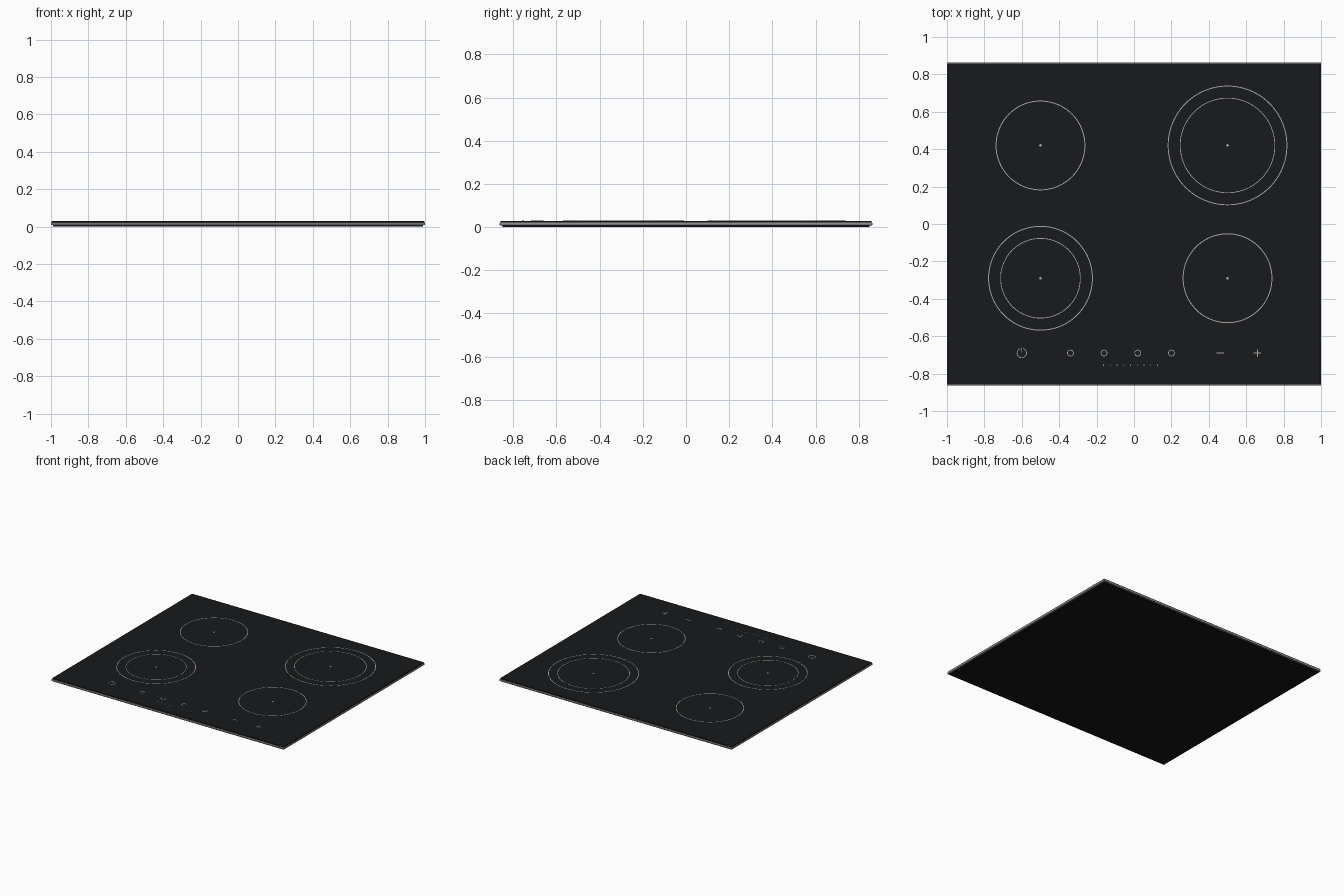
import bpy, bmesh, math

if "Cube" in bpy.data.objects:
    bpy.data.objects.remove(bpy.data.objects["Cube"])

W, D = 1.0, 0.863      # half sizes of the hob
TOP = 0.029            # glass surface height


def material(name, c):
    m = bpy.data.materials.new(name)
    m.diffuse_color = (*c, 1)
    m.use_nodes = True
    m.node_tree.nodes["Principled BSDF"].inputs["Base Color"].default_value = m.diffuse_color
    return m


glass = material("black_glass", (0.009, 0.010, 0.011))
under = material("dark_underside", (0.007, 0.007, 0.007))
steel = material("steel", (0.30, 0.30, 0.30))
print_grey = material("printed_grey", (0.40, 0.40, 0.41))


def finish(name, bm, mat):
    bmesh.ops.recalc_face_normals(bm, faces=bm.faces)
    me = bpy.data.meshes.new(name)
    bm.to_mesh(me)
    bm.free()
    me.materials.append(mat)
    ob = bpy.data.objects.new(name, me)
    bpy.context.collection.objects.link(ob)
    return ob


def box(name, x, y, hx, hy, z0, z1, mat, bevel=0):
    bm = bmesh.new()
    bmesh.ops.create_cube(bm, size=1)
    for v in bm.verts:
        v.co = (x + v.co.x * 2 * hx, y + v.co.y * 2 * hy, z0 + (v.co.z + 0.5) * (z1 - z0))
    ob = finish(name, bm, mat)
    if bevel:
        b = ob.modifiers.new("Bevel", 'BEVEL')
        b.width, b.segments = bevel, 2
    return ob


def mark(name, x, y, hx, hy):
    box(name, x, y, hx, hy, TOP - 0.001, TOP + 0.0006, print_grey)


def ring(name, x, y, r, width=0.005, n=96, gap=0.0):
    # thin printed ring with square section; gap is an opening at the back (+y)
    bm = bmesh.new()
    count = n + 1 if gap else n
    rows = []
    for i in range(count):
        a = math.pi / 2 + gap / 2 + (2 * math.pi - gap) * i / n
        rows.append([bm.verts.new((x + math.cos(a) * q, y + math.sin(a) * q, z))
                     for q, z in ((r - width, TOP - 0.001), (r, TOP - 0.001),
                                  (r, TOP + 0.0006), (r - width, TOP + 0.0006))])
    for i in range(n):
        p, q = rows[i], rows[(i + 1) % count]
        for k in range(4):
            bm.faces.new((p[k], p[(k + 1) % 4], q[(k + 1) % 4], q[k]))
    if gap:
        bm.faces.new(rows[0])
        bm.faces.new(rows[-1])
    finish(name, bm, print_grey)


def dot(name, x, y, r):
    bm = bmesh.new()
    bmesh.ops.create_cone(bm, cap_ends=True, segments=24, radius1=r, radius2=r, depth=0.0016)
    bmesh.ops.translate(bm, verts=bm.verts, vec=(x, y, TOP - 0.0002))
    finish(name, bm, print_grey)


# Layered body: tray, steel trim, glass plate
box("bottom_tray", 0, 0, W - 0.012, D - 0.012, 0, 0.01, under)
box("steel_trim", 0, 0, W, D, 0.008, 0.021, steel, 0.002)
box("glass_plate", 0, 0, W - 0.004, D - 0.004, 0.019, TOP, glass, 0.003)

# Cooking zones, some with an inner ring
zones = {
    "back_left": (-0.5, 0.42, (0.24,)),
    "back_right": (0.5, 0.42, (0.32, 0.255)),
    "front_left": (-0.5, -0.29, (0.28, 0.215)),
    "front_right": (0.5, -0.29, (0.24,)),
}
for zone, (x, y, radii) in zones.items():
    for label, r in zip(("outer", "inner"), radii):
        ring(f"{zone}_{label}_ring", x, y, r, 0.005 if label == "outer" else 0.004)
    dot(f"{zone}_centre_dot", x, y, 0.007)

# Touch controls along the front
CY = -0.69
ring("power_ring", -0.6, CY, 0.027, 0.004, 40, 0.5)
mark("power_tick", -0.6, CY + 0.016, 0.002, 0.014)
for i in range(4):
    ring(f"zone_button_{i + 1}", -0.34 + 0.18 * i, CY, 0.018, 0.004, 40)
mark("minus_sign", 0.46, CY, 0.02, 0.0025)
mark("plus_sign_bar", 0.66, CY, 0.02, 0.0025)
mark("plus_sign_stem", 0.66, CY, 0.0025, 0.02)

# Power level scale
for i in range(9):
    mark(f"level_tick_{i + 1}", -0.163 + 0.036 * i, -0.755, 0.002, 0.005)
